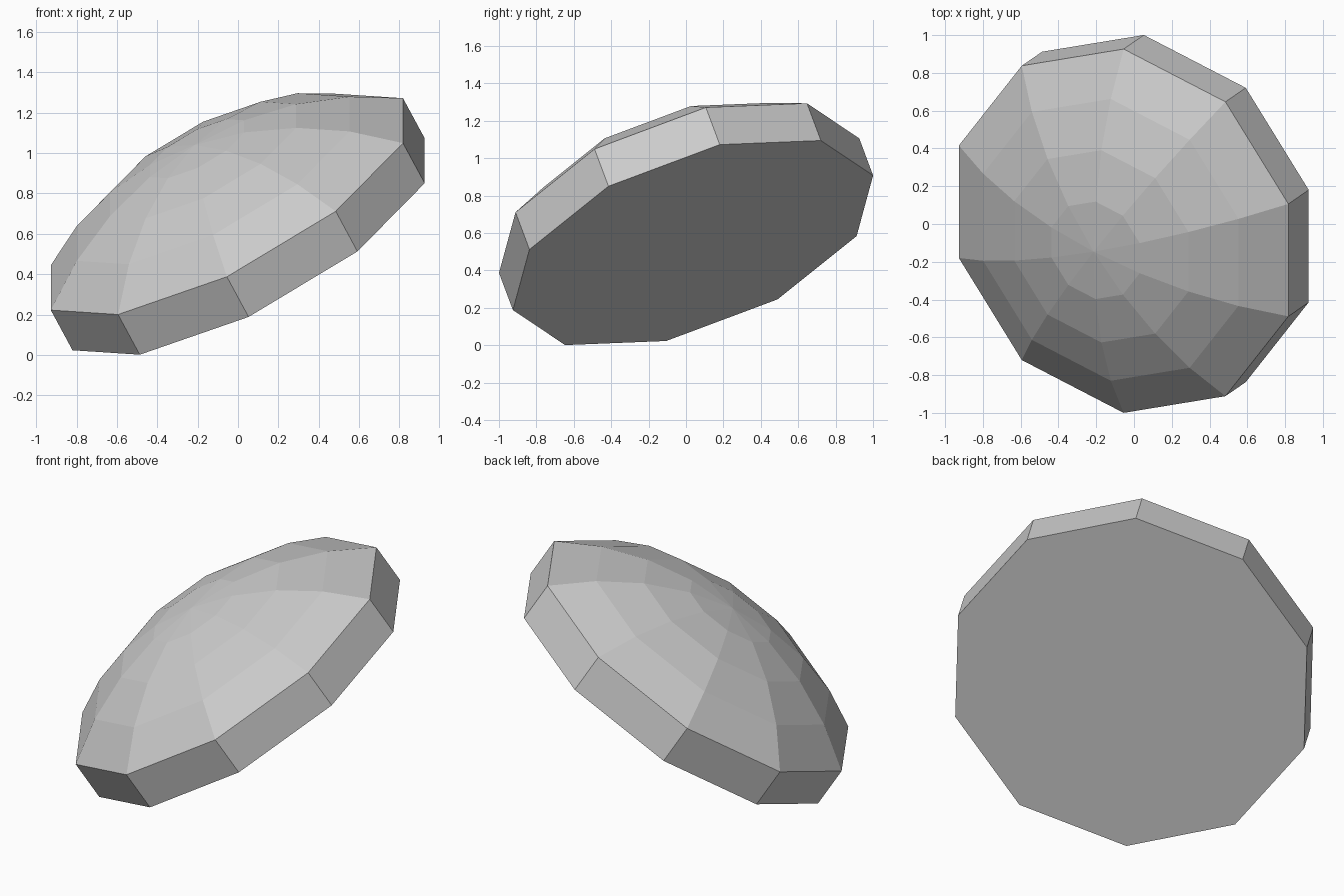
import bpy, bmesh
from math import sin, cos, tau, asin
from mathutils import Vector, Matrix

if "Cube" in bpy.data.objects:
    bpy.data.objects.remove(bpy.data.objects["Cube"])

SIDES = 10
RADIUS = 1.028       # rim radius
BAND = 0.238         # height of the straight side
SPHERE = 1.68        # radius of the sphere the dome is cut from
STEPS = 4            # dome rings up to the apex

stone = bpy.data.materials.new("grey")
stone.use_nodes = True
stone.diffuse_color = (0.6, 0.6, 0.6, 1)
stone.node_tree.nodes["Principled BSDF"].inputs["Base Color"].default_value = (0.6, 0.6, 0.6, 1)

# Profile from base to dome: (radius, height)
cap = asin(RADIUS / SPHERE)
profile = [(RADIUS, 0)]
for i in range(STEPS):
    a = cap * (1 - i / STEPS)
    profile.append((SPHERE * sin(a), BAND + SPHERE * (cos(a) - cos(cap))))
apex_height = BAND + SPHERE * (1 - cos(cap))

# Ten-sided rings joined by flat faces
bm = bmesh.new()
rings = [[bm.verts.new((r * cos(tau * k / SIDES), r * sin(tau * k / SIDES), h))
          for k in range(SIDES)] for r, h in profile]
apex = bm.verts.new((0, 0, apex_height))
bm.faces.new(rings[0][::-1])
for k in range(SIDES):
    n = (k + 1) % SIDES
    for low, high in zip(rings, rings[1:]):
        bm.faces.new((low[k], low[n], high[n], high[k]))
    bm.faces.new((rings[-1][k], rings[-1][n], apex))

# Tilt the dome: one corner points along u, the axis along w
u = Vector((0, -0.9366, -0.350)).normalized()
v = Vector((0.892, -0.154, 0.4246))
w = u.cross(v).normalized()
v = w.cross(u)
tilt = Matrix((u, v, w)).transposed().to_4x4()
bm.transform(Matrix.Translation((0.0525, 0.0375, 0.548)) @ tilt)
bmesh.ops.recalc_face_normals(bm, faces=bm.faces)

mesh = bpy.data.meshes.new("tilted_dome")
bm.to_mesh(mesh)
bm.free()
mesh.materials.append(stone)
dome = bpy.data.objects.new("tilted_dome", mesh)
bpy.context.collection.objects.link(dome)
